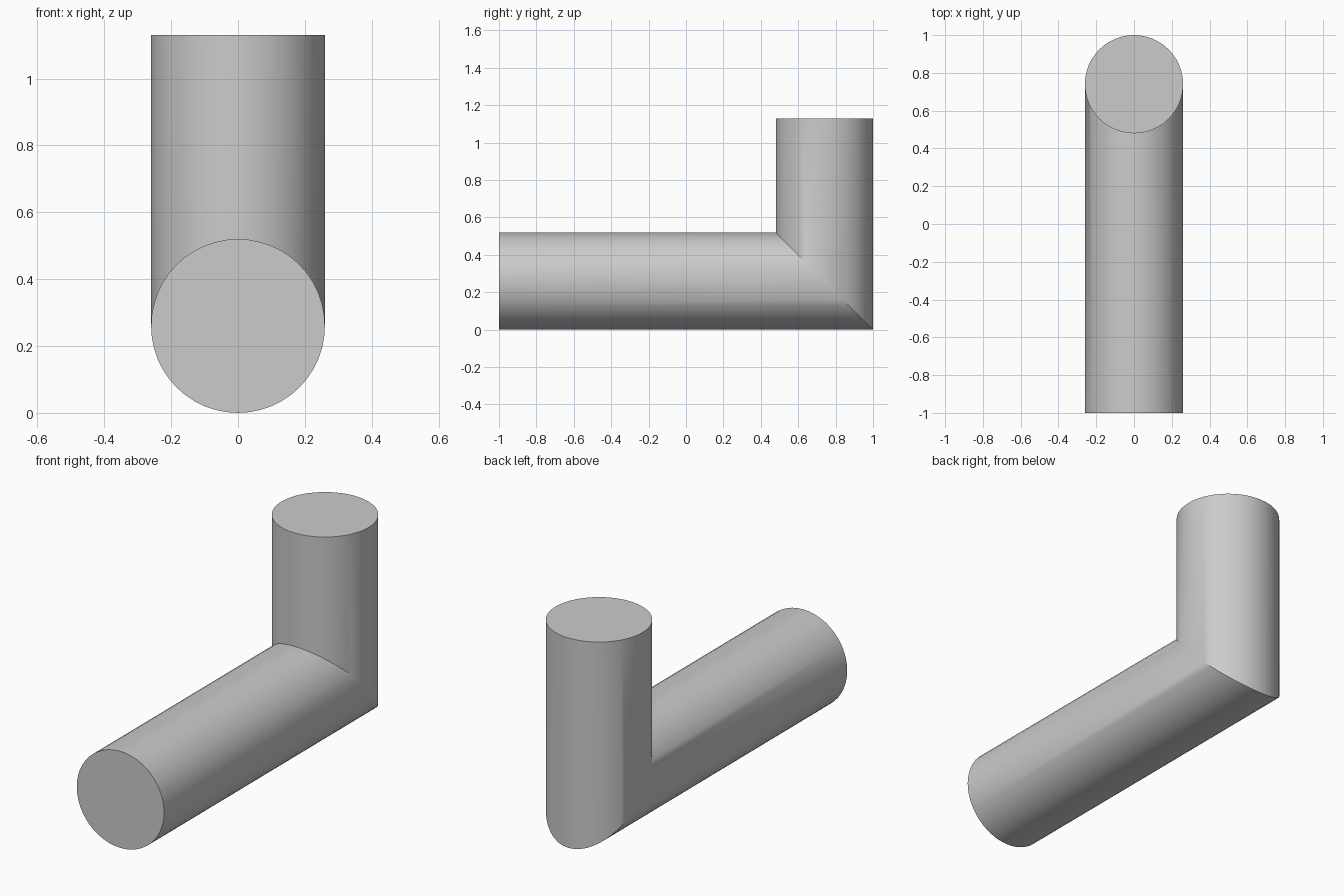
import bpy, bmesh
from math import cos, sin, tau, radians

cube = bpy.data.objects.get("Cube")
if cube:
    bpy.data.objects.remove(cube, do_unlink=True)

RADIUS, SIDES = 0.26, 48
FRONT, TOP = -1.0, 1.13
AXIS_Y, AXIS_Z = 1.0 - RADIUS, RADIUS

grey = bpy.data.materials.new("plain grey")
colour = (0.6, 0.6, 0.6, 1)
grey.use_nodes = True
grey.diffuse_color = colour
grey.node_tree.nodes["Principled BSDF"].inputs["Base Color"].default_value = colour

# Rings: front end, 45 degree mitre, top end
bm = bmesh.new()
rings = [[], [], []]
for i in range(SIDES):
    x, h = RADIUS * cos(tau * i / SIDES), RADIUS * sin(tau * i / SIDES)
    rings[0].append(bm.verts.new((x, FRONT, AXIS_Z + h)))
    rings[1].append(bm.verts.new((x, AXIS_Y - h, AXIS_Z + h)))
    rings[2].append(bm.verts.new((x, AXIS_Y - h, TOP)))

# Pipe walls and flat end caps
for a, b in zip(rings, rings[1:]):
    for i in range(SIDES):
        j = (i + 1) % SIDES
        bm.faces.new((a[i], a[j], b[j], b[i]))
bm.faces.new(rings[0])
bm.faces.new(rings[2])
bmesh.ops.recalc_face_normals(bm, faces=bm.faces[:])

mesh = bpy.data.meshes.new("elbow_pipe")
bm.to_mesh(mesh)
bm.free()
mesh.materials.append(grey)
pipe = bpy.data.objects.new("elbow_pipe", mesh)
bpy.context.collection.objects.link(pipe)

# Smooth walls with sharp mitre and rims
bpy.ops.object.select_all(action="DESELECT")
pipe.select_set(True)
bpy.context.view_layer.objects.active = pipe
bpy.ops.object.shade_smooth_by_angle(angle=radians(30))
